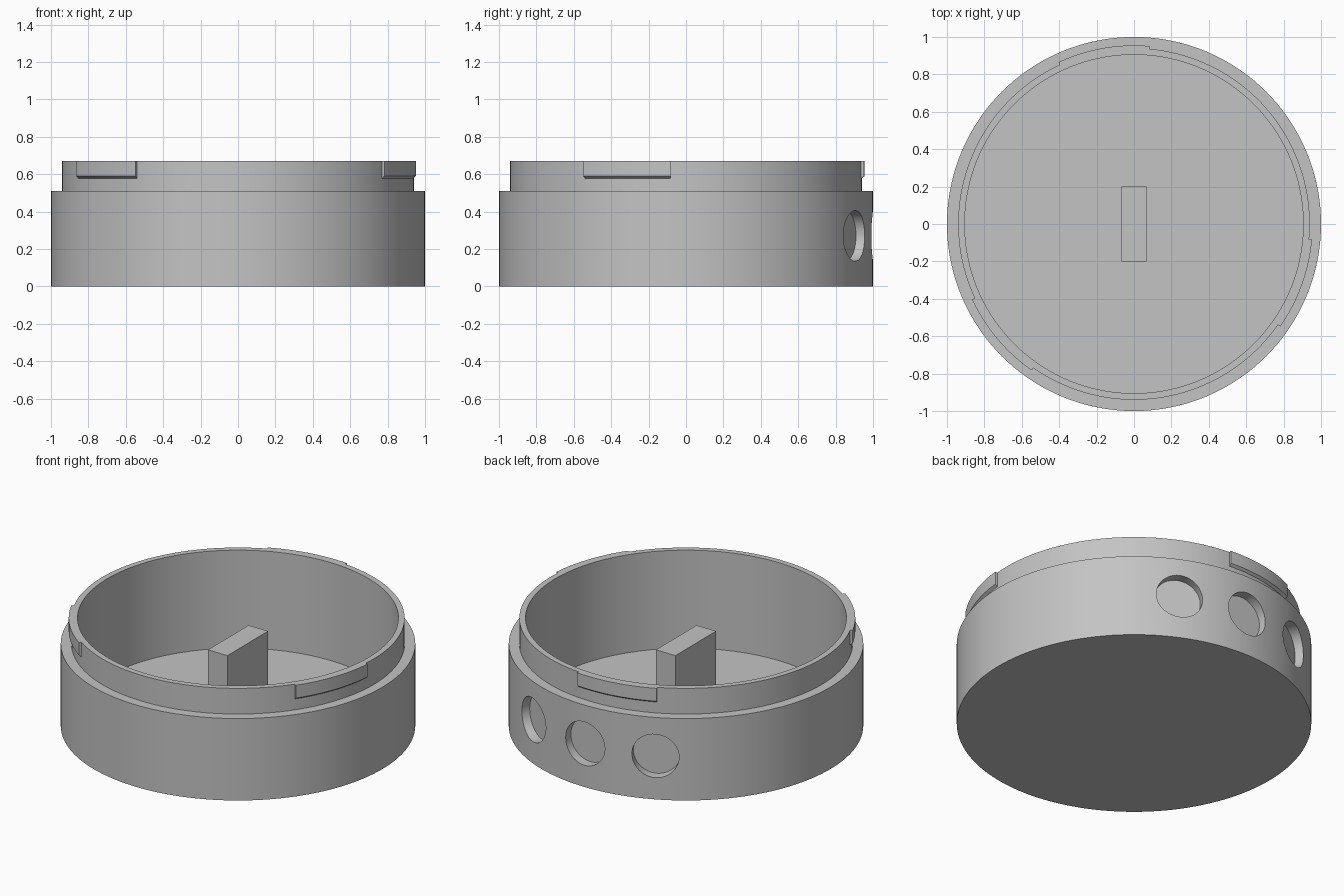
import bpy, bmesh
from math import sin, cos, radians
from mathutils import Matrix

cube = bpy.data.objects.get("Cube")
if cube:
    bpy.data.objects.remove(cube, do_unlink=True)

GREY = bpy.data.materials.new("plain_grey")
GREY.use_nodes = True
COLOUR = (0.55, 0.55, 0.55, 1)
GREY.diffuse_color = COLOUR
GREY.node_tree.nodes["Principled BSDF"].inputs["Base Color"].default_value = COLOUR

STEP = 2.5  # degrees per facet
HEIGHT, SHOULDER, FLOOR = 0.67, 0.51, 0.06
OUTER, COLLAR, INNER = 1.0, 0.94, 0.905


def make_object(name, bm):
    bmesh.ops.recalc_face_normals(bm, faces=bm.faces)
    mesh = bpy.data.meshes.new(name)
    bm.to_mesh(mesh)
    bm.free()
    mesh.materials.append(GREY)
    ob = bpy.data.objects.new(name, mesh)
    bpy.context.collection.objects.link(ob)
    return ob


def select(ob):
    bpy.ops.object.select_all(action="DESELECT")
    ob.select_set(True)
    bpy.context.view_layer.objects.active = ob


def smooth(ob):
    select(ob)
    bpy.ops.object.shade_smooth_by_angle(angle=radians(30))


def sweep(name, profile, start, end):
    """Turn a closed (radius, height) profile around z; cap it unless it is a full turn."""
    bm = bmesh.new()
    full = end - start == 360
    count = round((end - start) / STEP) + (0 if full else 1)
    rings = []
    for i in range(count):
        a = radians(start + i * STEP)
        rings.append([bm.verts.new((r * cos(a), r * sin(a), z)) for r, z in profile])
    n = len(profile)
    pairs = list(zip(rings, rings[1:])) + ([(rings[-1], rings[0])] if full else [])
    for a, b in pairs:
        for k in range(n):
            m = (k + 1) % n
            bm.faces.new((a[k], b[k], b[m], a[m]))
    if not full:
        bm.faces.new(rings[0])
        bm.faces.new(rings[-1])
    return bm


# Cup: stepped wall with collar, closed by a floor disc inside and underneath
bm = sweep("cup", [(OUTER, 0), (OUTER, SHOULDER), (COLLAR, SHOULDER), (COLLAR, HEIGHT),
                   (INNER, HEIGHT), (INNER, FLOOR)], 0, 360)
slanted = [f for f in bm.faces
           if {round(v.co.z, 3) for v in f.verts} == {0, FLOOR}]
bmesh.ops.delete(bm, geom=slanted, context="FACES_ONLY")
bmesh.ops.holes_fill(bm, edges=[e for e in bm.edges if e.is_boundary], sides=0)
cup = make_object("cup", bm)

# Three round blind sockets in the back of the wall
for angle in (65, 90, 115):
    bm = bmesh.new()
    bmesh.ops.create_cone(bm, cap_ends=True, segments=48, radius1=0.135, radius2=0.135,
                          depth=0.2,
                          matrix=Matrix.Rotation(radians(angle), 4, "Z")
                          @ Matrix.Translation((1.04, 0, 0.27))
                          @ Matrix.Rotation(radians(90), 4, "Y"))
    cutter = make_object("socket_cutter", bm)
    cutter.hide_render = True
    mod = cup.modifiers.new("socket", "BOOLEAN")
    mod.operation, mod.solver, mod.object = "DIFFERENCE", "EXACT", cutter
    select(cup)
    bpy.ops.object.modifier_apply(modifier=mod.name)
    bpy.data.objects.remove(cutter, do_unlink=True)
smooth(cup)

# Three locking tabs on the collar, with a chamfered lower edge
TAB = [(COLLAR, 0.578), (0.955, 0.59), (0.955, HEIGHT), (COLLAR, HEIGHT)]
for i, start in enumerate((85, 205, 325)):
    smooth(make_object(f"locking_tab_{i + 1}", sweep("tab", TAB, start, start + 30)))

# Upright block in the middle of the floor
bm = bmesh.new()
bmesh.ops.create_cube(bm, size=1, matrix=Matrix.Translation((0, 0, 0.29))
                      @ Matrix.Diagonal((0.135, 0.4, 0.48, 1)))
make_object("centre_block", bm)
